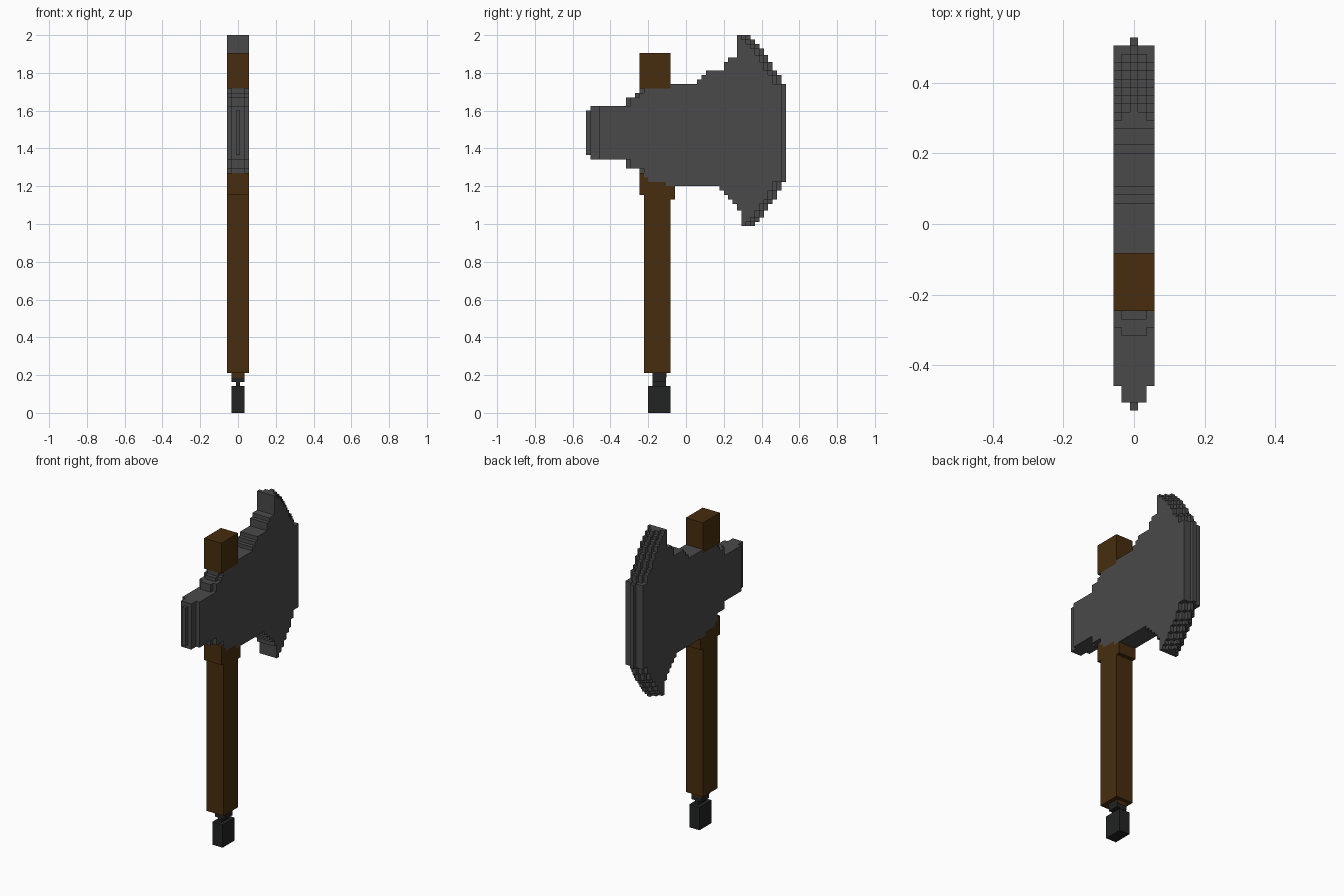
import bpy, bmesh

cube = bpy.data.objects.get("Cube")
if cube:
    bpy.data.objects.remove(cube, do_unlink=True)

V = 2 / 85          # size of one block
COLS = 45           # blocks along y


def material(name, rgb):
    m = bpy.data.materials.new(name)
    m.diffuse_color = (*rgb, 1)
    m.use_nodes = True
    b = m.node_tree.nodes["Principled BSDF"]
    b.inputs["Base Color"].default_value = (*rgb, 1)
    b.inputs["Roughness"].default_value = 0.8
    return m


STEEL = material("steel grey", (0.068, 0.068, 0.068))
WOOD = material("dark wood", (0.063, 0.026, 0.0045))
IRON = material("black iron", (0.016, 0.017, 0.017))


def slab(bm, columns, x0, x1):
    """Extrude a stepped outline; columns are (y index, bottom, top) in blocks."""
    upper, lower = [], []
    for j, b, t in columns:
        for line, z in ((upper, t), (lower, b)):
            if line and line[-1][1] == z:
                line[-1] = (j + 1, z)
            else:
                line += [(j, z), (j + 1, z)]
    outline = lower + upper[::-1]
    verts = [bm.verts.new((x0 * V, (y - COLS / 2) * V, z * V)) for y, z in outline]
    face = bm.faces.new(verts)
    ext = bmesh.ops.extrude_face_region(bm, geom=[face])
    moved = [g for g in ext["geom"] if isinstance(g, bmesh.types.BMVert)]
    bmesh.ops.translate(bm, verts=moved, vec=((x1 - x0) * V, 0, 0))


def finish(bm, name, mat):
    bmesh.ops.recalc_face_normals(bm, faces=bm.faces)
    me = bpy.data.meshes.new(name)
    bm.to_mesh(me)
    bm.free()
    me.materials.append(mat)
    ob = bpy.data.objects.new(name, me)
    bpy.context.collection.objects.link(ob)
    return ob


def block(name, mat, half_x, y0, y1, z0, z1):
    bm = bmesh.new()
    slab(bm, [(j, z0, z1) for j in range(y0, y1)], -half_x, half_x)
    return finish(bm, name, mat)


def spread(steps):
    """Turn (start column, height) steps into one height per column."""
    out = []
    for (j, z), (k, _) in zip(steps, steps[1:] + [(COLS, 0)]):
        out += [z] * (k - j)
    return out


# Blade outline: upper and lower steps
TOP = spread([(0, 68), (1, 69), (9, 71), (11, 72), (12, 73), (19, 74), (25, 75),
              (26, 76), (27, 77), (31, 79), (32, 80), (34, 85), (37, 84), (38, 83),
              (39, 82), (40, 80.5), (41, 79), (42, 77), (43, 76), (44, 74)])
BOT = spread([(0, 58), (1, 57), (9, 55), (12, 54), (13, 53), (14, 52), (18, 51),
              (30, 50), (31, 49), (32, 48), (33, 47), (34, 45.5), (35, 42), (38, 43),
              (39, 44), (40, 45.5), (41, 47), (42, 48), (43, 50), (44, 52)])


def layer(start, end, inset):
    """Columns of one blade layer, its curved cutting edge pulled in by inset."""
    cols = []
    for j in range(start, end):
        k = min(j + inset, COLS - 1) if j >= 35 else j
        if inset == 2 and j in (3, 9, 11, 12):    # clipped corners on the outside
            k = j - 1
        cols.append((j, BOT[k], TOP[k]))
    return cols


# Axe head: thin core, then wider layers on both sides
bm = bmesh.new()
slab(bm, layer(0, 45, 0), -0.5, 0.5)
for s in (-1, 1):
    slab(bm, layer(1, 44, 1), s * 0.5, s * 1.5)
    slab(bm, layer(3, 44, 2), s * 1.5, s * 2.5)
finish(bm, "axe_head", STEEL)

# Wooden collar fitted against the underside of the head
bm = bmesh.new()
slab(bm, [(j, 48 if j == 19 else 49, BOT[j]) for j in range(12, 20)], -2.5, 2.5)
finish(bm, "collar", WOOD)

# Handle
block("handle_top", WOOD, 2.5, 12, 19, 73, 81)
block("handle", WOOD, 2.5, 13, 19, 9, 49)

# Neck and pommel
block("neck_ring", IRON, 1.5, 15, 18, 7, 9)
block("neck_pin", IRON, 0.5, 15, 18, 6, 7)
block("pommel", IRON, 1.5, 14, 19, 0, 6)

# Thin wooden trim on the front and back of the neck
for name, y in (("neck_trim_front", 15), ("neck_trim_back", 18)):
    bpy.ops.mesh.primitive_cube_add(size=1, location=(0, (y - COLS / 2) * V, 8.5 * V))
    trim = bpy.context.object
    trim.name = name
    trim.scale = (3 * V, 0.004, V)
    trim.data.materials.append(WOOD)
